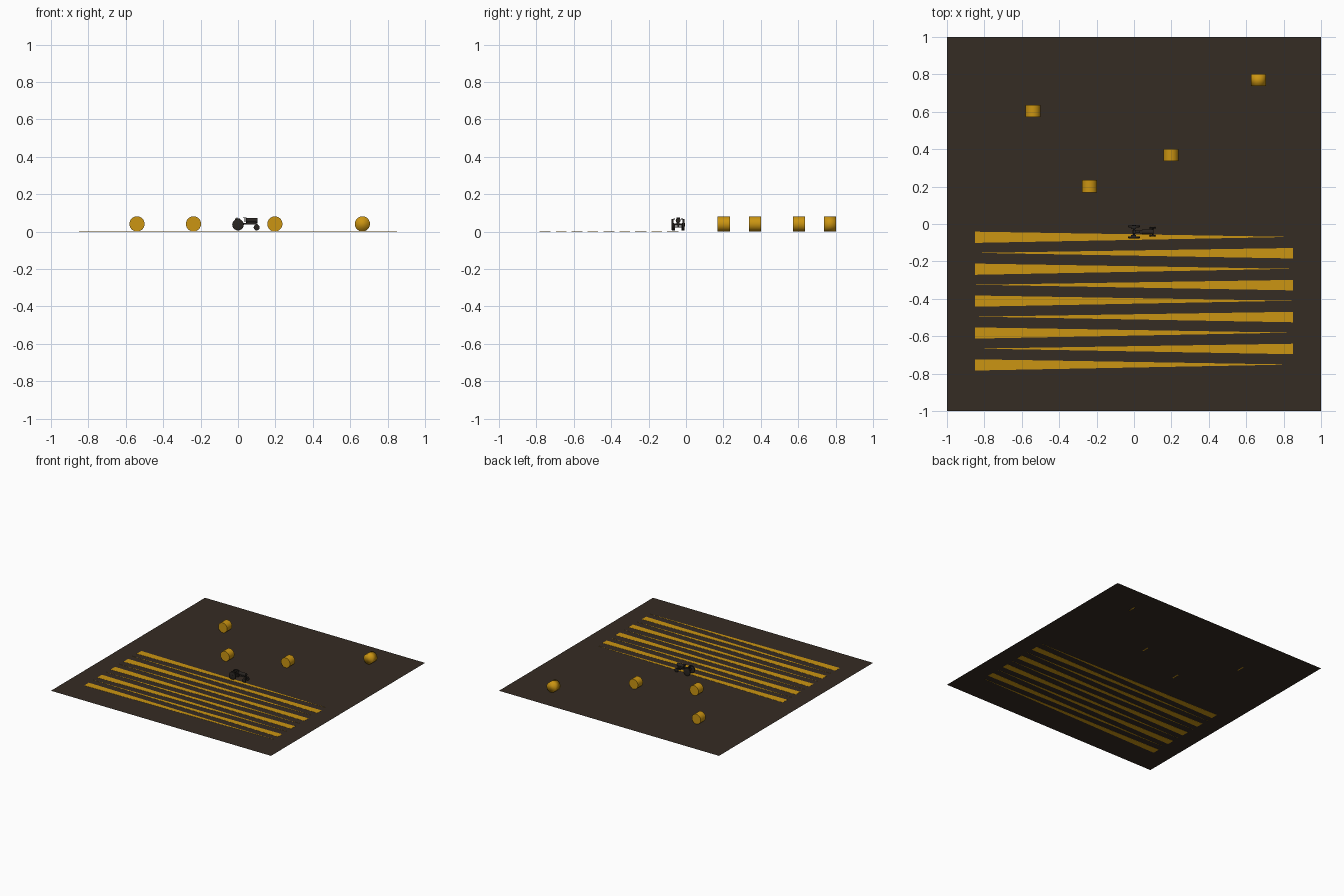
import bpy, bmesh, math
from mathutils import Matrix, Vector

if "Cube" in bpy.data.objects:
    bpy.data.objects.remove(bpy.data.objects["Cube"])


def material(name, rgb):
    m = bpy.data.materials.new(name)
    m.diffuse_color = (*rgb, 1)
    m.use_nodes = True
    m.node_tree.nodes["Principled BSDF"].inputs["Base Color"].default_value = m.diffuse_color
    return m


SOIL = material("dark soil", (0.036, 0.025, 0.017))
STRAW = material("golden straw", (0.60, 0.30, 0.006))
IRON = material("black iron", (0.022, 0.018, 0.015))


def make(name, bm, mat, smooth=None):
    bmesh.ops.recalc_face_normals(bm, faces=bm.faces)
    me = bpy.data.meshes.new(name)
    bm.to_mesh(me)
    bm.free()
    me.materials.append(mat)
    ob = bpy.data.objects.new(name, me)
    bpy.context.collection.objects.link(ob)
    if smooth is not None:
        bpy.ops.object.select_all(action='DESELECT')
        ob.select_set(True)
        bpy.context.view_layer.objects.active = ob
        bpy.ops.object.shade_smooth_by_angle(angle=math.radians(smooth))
    return ob


def cylinder(name, pos, r, length, mat, axis='Y', seg=24, smooth=40, bevel=0):
    bm = bmesh.new()
    bmesh.ops.create_cone(bm, cap_ends=True, segments=seg, radius1=r,
                          radius2=r, depth=length)
    if bevel:
        rim = [e for e in bm.edges if abs(e.verts[0].co.z - e.verts[1].co.z) < 1e-5]
        bmesh.ops.bevel(bm, geom=rim, offset=bevel, segments=2, affect='EDGES', profile=0.5)
    rot = {'Y': Matrix.Rotation(math.pi / 2, 4, 'X'),
           'X': Matrix.Rotation(math.pi / 2, 4, 'Y'), 'Z': Matrix()}[axis]
    bm.transform(Matrix.Translation(pos) @ rot)
    return make(name, bm, mat, smooth)


def box(name, pos, size, mat):
    bm = bmesh.new()
    bmesh.ops.create_cube(bm, size=1)
    bm.transform(Matrix.Translation(pos) @ Matrix.Diagonal((*size, 1)))
    return make(name, bm, mat)


# Field: one flat sheet
bm = bmesh.new()
bmesh.ops.create_grid(bm, x_segments=1, y_segments=1, size=1)
bm.transform(Matrix.Translation((0, 0, 0.001)))
make("field", bm, SOIL)

# Straw rows: long flat wedges pointing in alternating directions
for i in range(9):
    side = -1 if i % 2 == 0 else 1
    y = -0.071 - 0.0853 * i
    half = 0.030 if side < 0 else 0.028
    bm = bmesh.new()
    base = bm.faces.new([bm.verts.new((side * 0.85, y - half, 0)),
                         bm.verts.new((side * 0.85, y + half, 0)),
                         bm.verts.new((-side * 0.85, y + 0.002, 0))])
    top = bmesh.ops.extrude_face_region(bm, geom=[base])["geom"]
    bmesh.ops.translate(bm, vec=(0, 0, 0.002),
                        verts=[v for v in top if isinstance(v, bmesh.types.BMVert)])
    if base.is_valid is False or base not in bm.faces[:]:
        bmesh.ops.holes_fill(bm, edges=bm.edges)
    make(f"straw_row_{i + 1}", bm, STRAW)

# Round bales; the farthest one is smooth all over
for i, (x, y) in enumerate([(-0.54, 0.605), (-0.238, 0.202), (0.197, 0.368), (0.665, 0.77)]):
    cylinder(f"round_bale_{i + 1}", (x, y, 0.041), 0.0405, 0.065, STRAW,
             seg=32, smooth=180 if i == 3 else 40)

# Tractor: wheels mirrored about its centre line
CY = -0.042
for s, label in ((-1, "right"), (1, "left")):
    cylinder(f"rear_wheel_{label}", (0, CY + s * 0.029, 0.037), 0.031, 0.011, IRON, bevel=0.002)
    cylinder(f"rear_hub_{label}", (0, CY + s * 0.029, 0.037), 0.010, 0.015, IRON, seg=12)
    cylinder(f"front_wheel_{label}", (0.1, CY + s * 0.021, 0.022), 0.016, 0.008, IRON, bevel=0.0015)
    box(f"mudguard_{label}", (-0.002, CY + s * 0.021, 0.067), (0.026, 0.010, 0.004), IRON)

cylinder("rear_axle", (0, CY, 0.037), 0.005, 0.055, IRON, seg=12)
cylinder("front_axle", (0.1, CY, 0.024), 0.003, 0.042, IRON, seg=12)
box("chassis", (0.048, CY, 0.042), (0.104, 0.012, 0.009), IRON)
box("front_post", (0.1, CY, 0.034), (0.010, 0.008, 0.020), IRON)
box("engine", (0.072, CY, 0.048), (0.048, 0.016, 0.010), IRON)
cylinder("boiler_hood", (0.074, CY, 0.060), 0.013, 0.062, IRON, axis='X', seg=16)
box("seat", (0.002, CY, 0.061), (0.016, 0.020, 0.004), IRON)
box("seat_back", (-0.006, CY, 0.068), (0.004, 0.020, 0.014), IRON)
box("seat_post", (0.004, CY, 0.052), (0.006, 0.006, 0.020), IRON)
cylinder("steering_wheel", (0.037, CY, 0.074), 0.009, 0.002, IRON, axis='Z', seg=16)
cylinder("steering_column", (0.038, CY, 0.062), 0.002, 0.024, IRON, axis='Z', seg=8)
